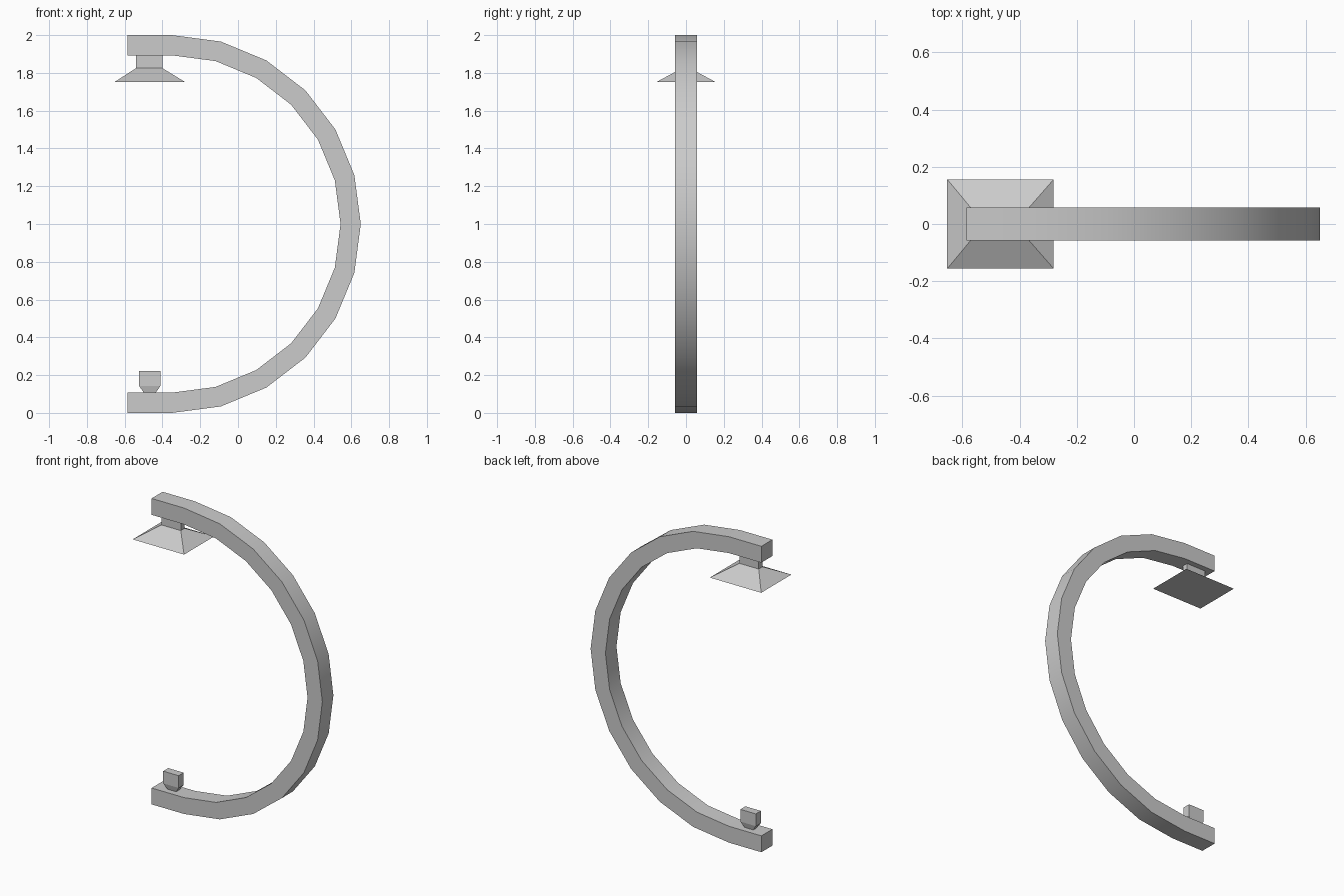
import bpy, bmesh, math

cube = bpy.data.objects.get("Cube")
if cube:
    bpy.data.objects.remove(cube, do_unlink=True)

grey = bpy.data.materials.new("light_grey")
grey.use_nodes = True
colour = (0.6, 0.6, 0.6, 1)
grey.diffuse_color = colour
grey.node_tree.nodes["Principled BSDF"].inputs["Base Color"].default_value = colour


def loft(name, rings):
    """Skin a row of four-cornered rings and close both ends."""
    bm = bmesh.new()
    loops = [[bm.verts.new(p) for p in ring] for ring in rings]
    for a, b in zip(loops, loops[1:]):
        for i in range(4):
            j = (i + 1) % 4
            bm.faces.new((a[i], a[j], b[j], b[i]))
    bm.faces.new(loops[0])
    bm.faces.new(loops[-1])
    bmesh.ops.recalc_face_normals(bm, faces=bm.faces)
    mesh = bpy.data.meshes.new(name)
    bm.to_mesh(mesh)
    bm.free()
    mesh.materials.append(grey)
    obj = bpy.data.objects.new(name, mesh)
    bpy.context.collection.objects.link(obj)
    return obj


def rect(cx, z, half_x, half_y):
    return [(cx + sx * half_x, sy * half_y, z)
            for sx, sy in ((-1, -1), (1, -1), (1, 1), (-1, 1))]


# Curved arm: half circle with a short straight run at each end
CENTRE_X, OUTER, INNER, HALF_WIDTH, END_X = -0.35, 1.0, 0.893, 0.057, -0.585


def arm_ring(angle, x=CENTRE_X):
    s, c = math.sin(angle), math.cos(angle)
    return [(x + r * s, y, 1 + r * c)
            for r, y in ((OUTER, -HALF_WIDTH), (OUTER, HALF_WIDTH),
                         (INNER, HALF_WIDTH), (INNER, -HALF_WIDTH))]


rings = [arm_ring(math.radians(15 * i)) for i in range(13)]
arm = loft("curved_arm", [arm_ring(0, END_X)] + rings + [arm_ring(math.pi, END_X)])
bpy.ops.object.select_all(action="DESELECT")
arm.select_set(True)
bpy.context.view_layer.objects.active = arm
bpy.ops.object.shade_smooth_by_angle(angle=math.radians(30))

# Upper receiver: neck and flared plate
loft("receiver_neck", [rect(-0.47, 1.9, 0.07, 0.02), rect(-0.47, 1.825, 0.07, 0.02)])
loft("receiver_plate", [rect(-0.47, 1.825, 0.07, 0.02), rect(-0.467, 1.752, 0.186, 0.156)])

# Lower emitter: block with a tapered foot
loft("emitter_block", [rect(-0.467, 0.222, 0.056, 0.026),
                       rect(-0.467, 0.142, 0.056, 0.026),
                       rect(-0.467, 0.105, 0.03, 0.016)])
